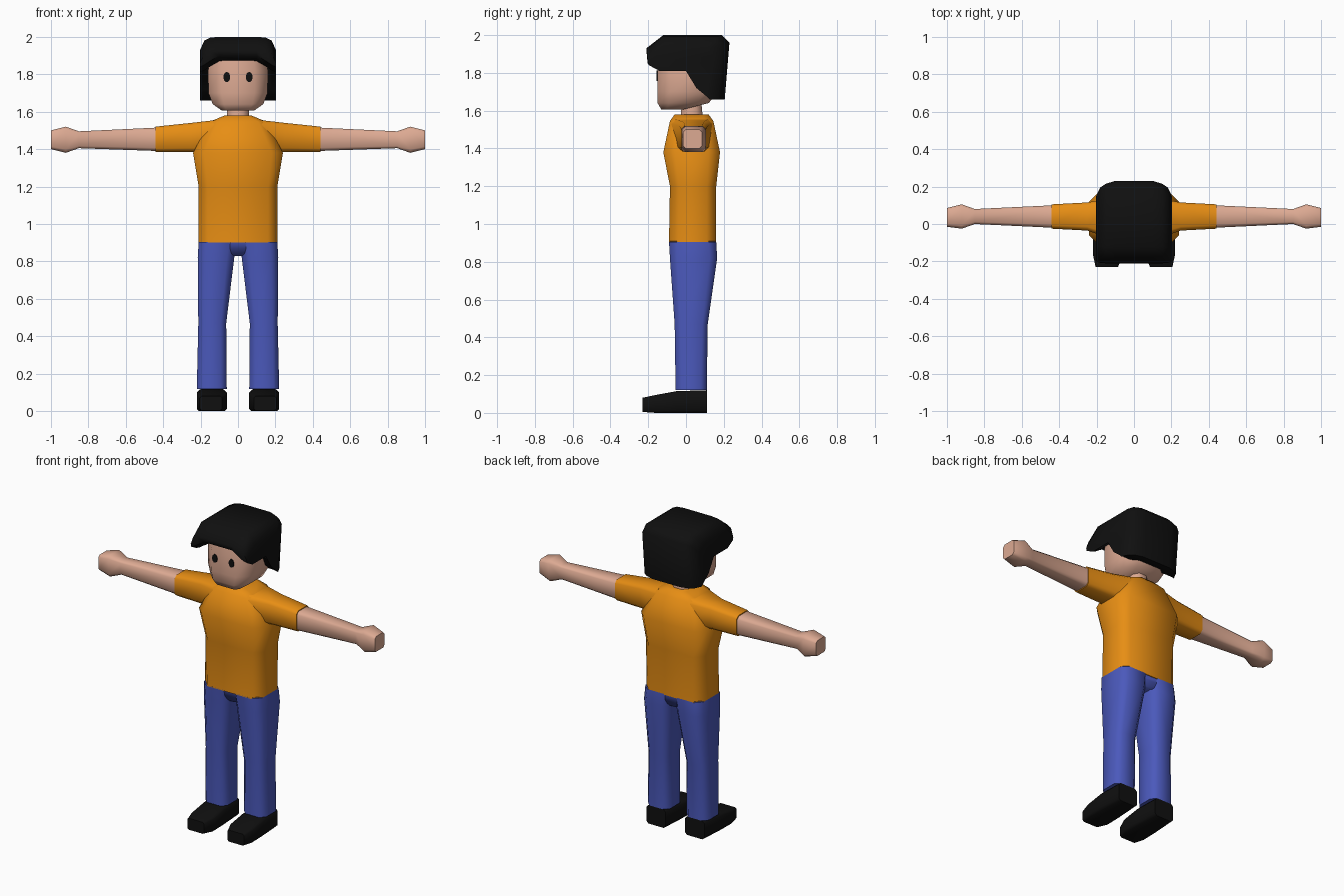
import bpy, bmesh, math
from mathutils import Matrix

cube = bpy.data.objects.get("Cube")
if cube:
    bpy.data.objects.remove(cube, do_unlink=True)


def material(name, r, g, b):
    m = bpy.data.materials.new(name)
    m.use_nodes = True
    m.diffuse_color = (r, g, b, 1)
    bsdf = next(n for n in m.node_tree.nodes if n.type == 'BSDF_PRINCIPLED')
    bsdf.inputs["Base Color"].default_value = (r, g, b, 1)
    bsdf.inputs["Roughness"].default_value = 0.8
    return m


SKIN = material("skin", 0.72, 0.40, 0.29)
ORANGE = material("orange shirt", 0.80, 0.27, 0.007)
BLUE = material("blue denim", 0.07, 0.10, 0.50)
BLACK = material("soft black", 0.005, 0.005, 0.005)


def finish(name, bm, mat, mirror=False, angle=60):
    bmesh.ops.recalc_face_normals(bm, faces=bm.faces)
    mesh = bpy.data.meshes.new(name)
    bm.to_mesh(mesh)
    bm.free()
    mesh.materials.append(mat)
    mesh.shade_smooth()
    mesh.set_sharp_from_angle(angle=math.radians(angle))
    ob = bpy.data.objects.new(name, mesh)
    bpy.context.scene.collection.objects.link(ob)
    if mirror:
        ob.modifiers.new("mirror", 'MIRROR').use_clip = False
    return ob


def skin_rings(rings):
    """Bridge equal-length point rings and cap both ends."""
    bm = bmesh.new()
    loops = [[bm.verts.new(p) for p in r] for r in rings]
    n = len(loops[0])
    for a, b in zip(loops, loops[1:]):
        for i in range(n):
            j = (i + 1) % n
            bm.faces.new((a[i], a[j], b[j], b[i]))
    bm.faces.new(loops[0])
    bm.faces.new(loops[-1])
    return bm


def ring(axis, at, u0, u1, v0, v1, cut):
    """Box section with cut corners, square to the axis."""
    c = cut * min(u1 - u0, v1 - v0)
    uv = [(u0 + c, v0), (u1 - c, v0), (u1, v0 + c), (u1, v1 - c),
          (u1 - c, v1), (u0 + c, v1), (u0, v1 - c), (u0, v0 + c)]
    place = {'x': lambda u, v: (at, u, v),
             'y': lambda u, v: (u, at, v),
             'z': lambda u, v: (u, v, at)}[axis]
    return [place(u, v) for u, v in uv]


def loft(name, mat, axis, sections, cut=0.2, mirror=False):
    return finish(name, skin_rings([ring(axis, *s, cut) for s in sections]), mat, mirror)


def upright(name, mat, sections, cut):
    """Centred column: height, half width, front, back."""
    return loft(name, mat, 'z', [(z, -w, w, f, b) for z, w, f, b in sections], cut)


# Shirt body and sleeves
upright("shirt_body", ORANGE, [
    (0.90, 0.21, -0.09, 0.16), (1.20, 0.21, -0.085, 0.16),
    (1.38, 0.24, -0.12, 0.18), (1.545, 0.155, -0.085, 0.145),
    (1.58, 0.07, -0.06, 0.12)], 0.2)
loft("sleeves", ORANGE, 'x', [
    (0.12, -0.08, 0.14, 1.38, 1.555), (0.25, -0.035, 0.115, 1.385, 1.54),
    (0.44, -0.025, 0.105, 1.385, 1.52)], 0.14, True)

# Bare arms ending in simple fists
loft("arms", SKIN, 'x', [
    (0.43, -0.02, 0.10, 1.39, 1.515), (0.85, 0.0, 0.08, 1.405, 1.495),
    (0.92, -0.025, 0.105, 1.38, 1.52), (1.0, -0.015, 0.085, 1.40, 1.50)], 0.14, True)

# Trousers
upright("trouser_seat", BLUE, [
    (0.83, 0.025, -0.06, 0.14), (0.87, 0.12, -0.08, 0.155),
    (0.91, 0.205, -0.085, 0.155)], 0.15)
loft("trouser_legs", BLUE, 'z', [
    (0.12, 0.06, 0.22, -0.055, 0.11), (0.47, 0.063, 0.212, -0.06, 0.115),
    (0.82, 0.02, 0.215, -0.085, 0.165), (0.905, 0.005, 0.21, -0.09, 0.16)], 0.2, True)

# Shoes
loft("shoes", BLACK, 'y', [
    (0.11, 0.07, 0.21, 0.0, 0.12), (-0.05, 0.06, 0.22, 0.0, 0.115),
    (-0.16, 0.06, 0.22, 0.0, 0.095), (-0.23, 0.085, 0.205, 0.005, 0.08)], 0.12, True)

# Neck and head
upright("neck", SKIN, [(1.55, 0.06, -0.03, 0.09), (1.66, 0.055, -0.02, 0.08)], 0.28)
upright("head", SKIN, [
    (1.605, 0.085, -0.13, -0.02), (1.64, 0.135, -0.15, 0.12),
    (1.70, 0.158, -0.152, 0.17), (1.82, 0.16, -0.152, 0.175),
    (1.92, 0.14, -0.14, 0.17)], 0.22)

# Eyes: thin oval plates
bm = bmesh.new()
bmesh.ops.create_cone(bm, cap_ends=True, segments=16, radius1=1, radius2=1, depth=1,
                      matrix=Matrix.Translation((0.06, -0.153, 1.785))
                      @ Matrix.Diagonal((0.018, 0.008, 0.027, 1))
                      @ Matrix.Rotation(math.pi / 2, 4, 'X'))
finish("eyes", bm, BLACK, True)


# Hair: side outlines joined across the width, fringe arched over the brow
def hair_outline(x, top, front, fringe, back):
    yz = [(-0.12, top), (front, top - 0.07), (front + 0.005, fringe),
          (-0.14, fringe - 0.03), (0.0, fringe - 0.03), (0.055, 1.72),
          (0.11, 1.675), (back - 0.025, 1.66), (back, top - 0.04), (back - 0.04, top)]
    return [(x, y, z) for y, z in yz]


half = [(0.10, 2.0, -0.21, 1.90, 0.23), (0.15, 1.995, -0.21, 1.87, 0.215),
        (0.18, 1.98, -0.208, 1.85, 0.195), (0.202, 1.93, -0.20, 1.84, 0.15)]
stations = [(-h[0],) + h[1:] for h in reversed(half)] + half
finish("hair", skin_rings([hair_outline(*s) for s in stations]), BLACK)
